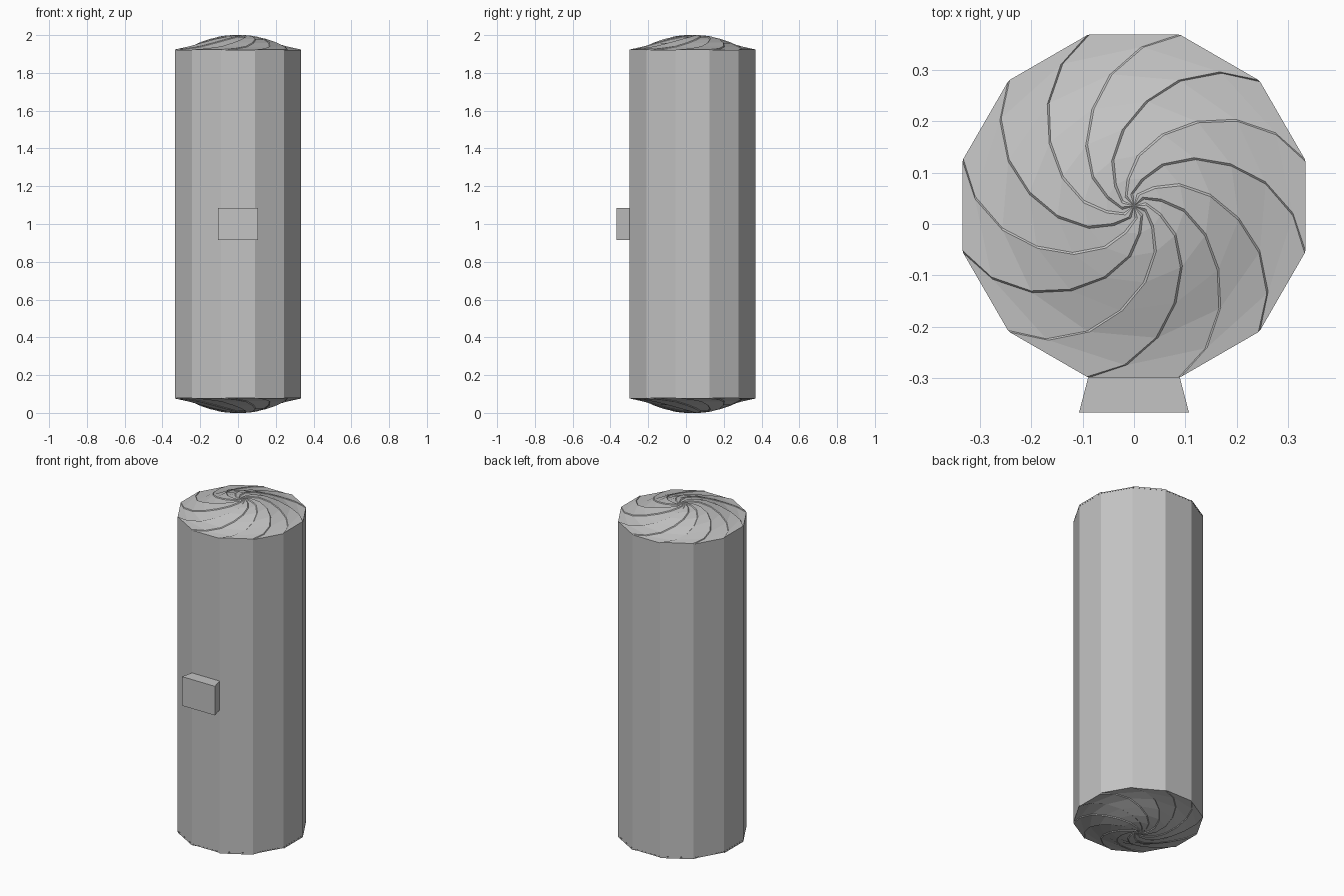
import bpy, bmesh, math

if "Cube" in bpy.data.objects:
    bpy.data.objects.remove(bpy.data.objects["Cube"])

R, CY, LIFT, STEP = 0.345, 0.035, 0.004, 0.005

grey = bpy.data.materials.new("light grey")
grey.diffuse_color = (0.55, 0.55, 0.55, 1)
grey.use_nodes = True
grey.node_tree.nodes["Principled BSDF"].inputs["Base Color"].default_value = grey.diffuse_color


def finish(bm, name):
    bmesh.ops.recalc_face_normals(bm, faces=bm.faces)
    me = bpy.data.meshes.new(name)
    bm.to_mesh(me)
    bm.free()
    me.materials.append(grey)
    ob = bpy.data.objects.new(name, me)
    bpy.context.collection.objects.link(ob)
    return ob


# twelve-sided tube
bm = bmesh.new()
rings = []
for z in (0.085, 1.915):
    rings.append([bm.verts.new((R * math.cos(math.radians(15 + 30 * k)),
                                CY + R * math.sin(math.radians(15 + 30 * k)), z))
                  for k in range(12)])
for k in range(12):
    n = (k + 1) % 12
    bm.faces.new((rings[0][k], rings[0][n], rings[1][n], rings[1][k]))
finish(bm, "tube")

# cap profile: radius, height, twist in degrees, pleat lift
PROFILE = [(R, 1.915, 0, 0), (R, 1.92, 0, 1), (0.31, 1.925, 12, 1),
           (0.26, 1.937, 25, 1), (0.205, 1.957, 38, 1), (0.15, 1.976, 53, 1),
           (0.098, 1.989, 70, 1), (0.054, 1.995, 87, 1), (0.024, 1.996, 115, 1)]


# folded end with spiral pleats, every second pleat raised
def pleated_end(name, bottom):
    bm = bmesh.new()
    rings = []
    for r, z, twist, lift in PROFILE:
        ring = []
        half = STEP / 2 / r
        for j in range(6):
            start = math.radians(45 + 60 * j + twist)
            end = start + math.radians(30)
            for a, up in ((start - half, 0), (start + half, 1),
                          (end - half, 1), (end + half, 0)):
                h = z + up * lift * LIFT
                ring.append(bm.verts.new((r * math.cos(a), CY + r * math.sin(a),
                                          2 - h if bottom else h)))
        rings.append(ring)
    for a, b in zip(rings, rings[1:]):
        for k in range(24):
            n = (k + 1) % 24
            bm.faces.new((a[k], a[n], b[n], b[k]))
    # close the small centre
    tip = bm.verts.new((0, CY, 0 if bottom else 2))
    for k in range(24):
        bm.faces.new((rings[-1][k], rings[-1][(k + 1) % 24], tip))
    finish(bm, name)


pleated_end("top_pleats", False)
pleated_end("bottom_pleats", True)

# flared block on the front
bm = bmesh.new()
outline = [(-0.089, -0.298), (-0.107, -0.367), (0.107, -0.367), (0.089, -0.298)]
base = bm.faces.new([bm.verts.new((x, y, 0.915)) for x, y in outline])
ext = bmesh.ops.extrude_face_region(bm, geom=[base], use_keep_orig=True)
for v in ext["geom"]:
    if isinstance(v, bmesh.types.BMVert):
        v.co.z = 1.085
finish(bm, "front_block")
